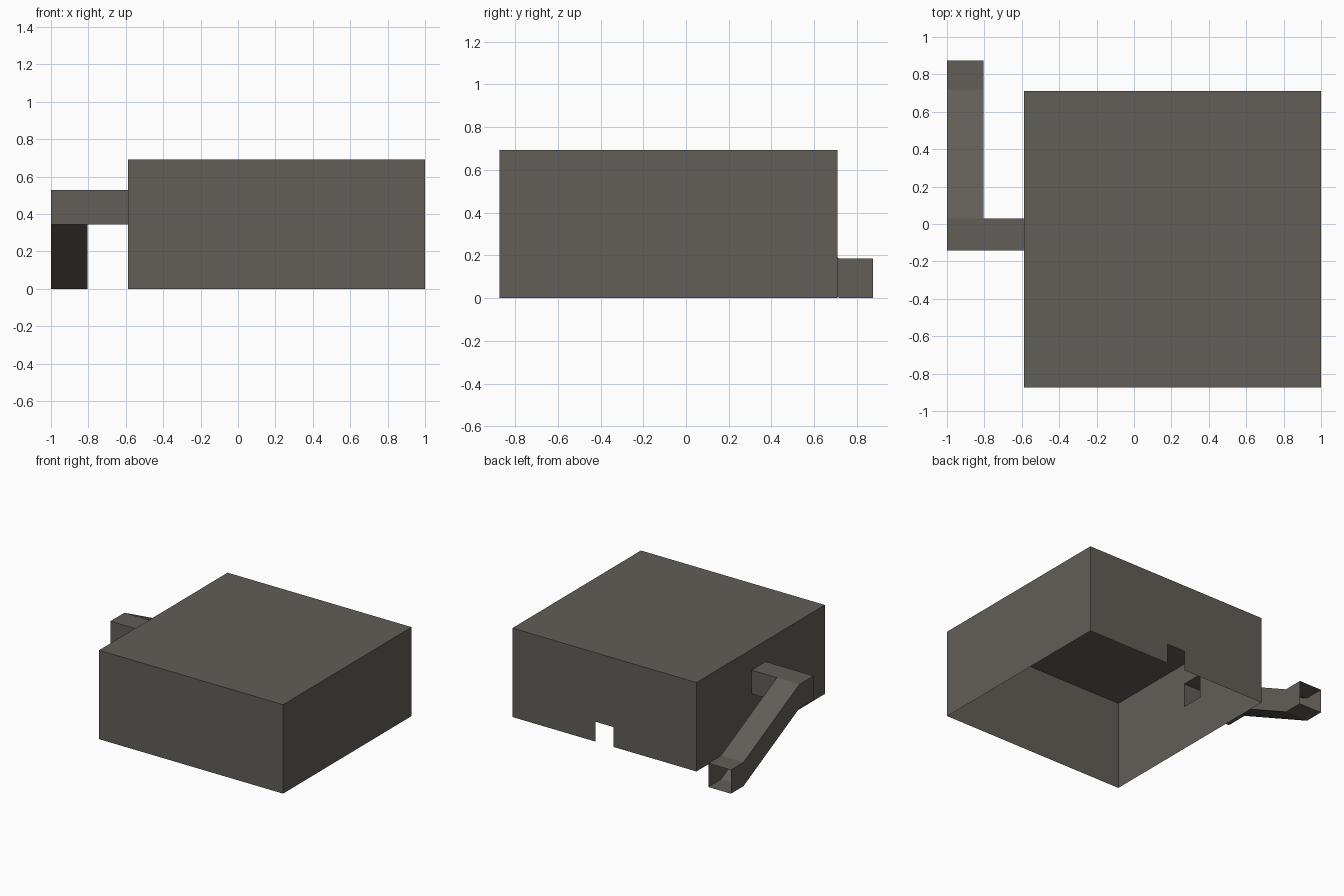
import bpy, bmesh

if "Cube" in bpy.data.objects:
    bpy.data.objects.remove(bpy.data.objects["Cube"])

mat = bpy.data.materials.new("warm grey")
mat.diffuse_color = (0.122, 0.112, 0.098, 1)
mat.use_nodes = True
mat.node_tree.nodes["Principled BSDF"].inputs["Base Color"].default_value = mat.diffuse_color


def finish(name, bm):
    bmesh.ops.remove_doubles(bm, verts=bm.verts, dist=1e-4)
    bmesh.ops.recalc_face_normals(bm, faces=bm.faces)
    me = bpy.data.meshes.new(name)
    bm.to_mesh(me)
    bm.free()
    me.materials.append(mat)
    ob = bpy.data.objects.new(name, me)
    bpy.context.collection.objects.link(ob)


def panel(bm, us, vs, place, hole=None):
    """Flat wall split at us/vs, leaving out the cell at index hole."""
    for i in range(len(us) - 1):
        for j in range(len(vs) - 1):
            if (i, j) != hole:
                corners = [(us[i], vs[j]), (us[i + 1], vs[j]),
                           (us[i + 1], vs[j + 1]), (us[i], vs[j + 1])]
                bm.faces.new([bm.verts.new(place(u, v)) for u, v in corners])


X0, X1, Y0, Y1, H = -0.587, 1.0, -0.873, 0.71, 0.693   # housing extents
DX0, DX1 = -1.0, -0.805                                # duct width
DY0, DY1 = -0.143, 0.03                                # elbow depth
ZB, ZT = 0.345, 0.53                                   # duct height at elbow

# Thin housing shell, open underneath
bm = bmesh.new()
nx = [X0, 0.127, 0.283, X1]      # splits shared by top, front and back
ny = [Y0, DY0, DY1, Y1]          # splits shared by top and both sides
sz = [0, ZB, ZT, H]
panel(bm, nx, ny, lambda x, y: (x, y, H))                    # top
panel(bm, nx, [0, H], lambda x, z: (x, Y0, z))               # front
panel(bm, nx, [0, 0.155, H], lambda x, z: (x, Y1, z), (1, 0))  # notched back
panel(bm, ny, [0, H], lambda y, z: (X1, y, z))               # right side
panel(bm, ny, sz, lambda y, z: (X0, y, z), (1, 1))           # left, duct hole
finish("housing", bm)

# Hollow elbow leaving the left wall
bm = bmesh.new()
ex = [DX0, DX1, X0]
for z in (ZB, ZT):
    panel(bm, ex, [DY0, DY1], lambda x, y: (x, y, z))
panel(bm, ex, [ZB, ZT], lambda x, z: (x, DY0, z))
panel(bm, ex, [ZB, ZT], lambda x, z: (x, DY1, z), (0, 0))
panel(bm, [DY0, DY1], [ZB, ZT], lambda y, z: (DX0, y, z))
finish("duct_elbow", bm)

# Sloping chute with a level, open end
bm = bmesh.new()
rings = []
for y, z in ((DY1, ZB), (0.72, 0), (0.875, 0)):
    t = z + ZT - ZB
    rings.append([bm.verts.new(p) for p in
                  ((DX0, y, z), (DX1, y, z), (DX1, y, t), (DX0, y, t))])
for a, b in zip(rings, rings[1:]):
    for i in range(4):
        k = (i + 1) % 4
        bm.faces.new((a[i], a[k], b[k], b[i]))
finish("duct_chute", bm)
